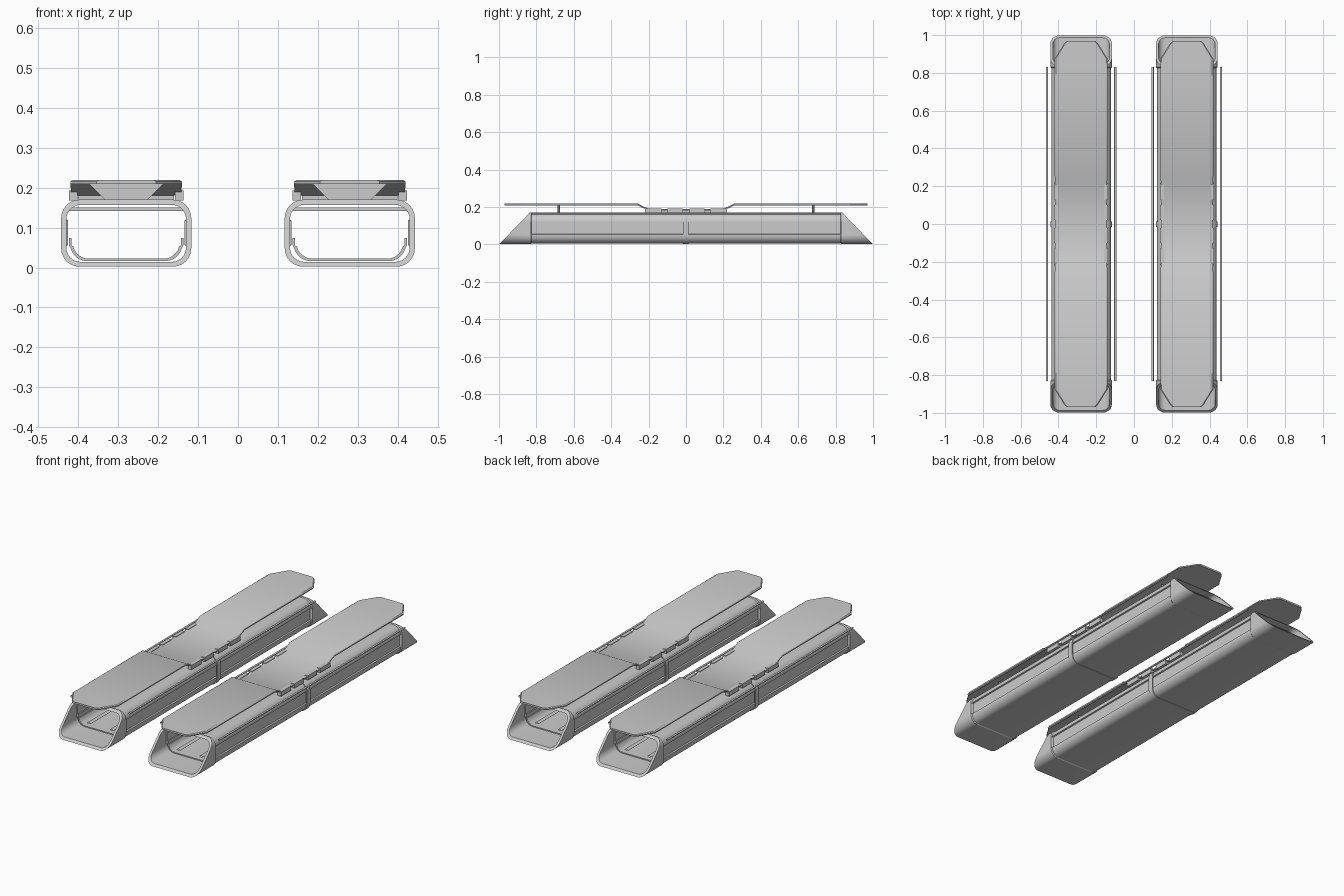
import bpy, bmesh, math

if "Cube" in bpy.data.objects:
    bpy.data.objects.remove(bpy.data.objects["Cube"])

PODS = (("left", -0.28), ("right", 0.28))


def make(name, verts, faces, smooth=True):
    """Build the same part once for each pod."""
    for side, cx in PODS:
        me = bpy.data.meshes.new(name)
        me.from_pydata([(x + cx, y, z) for x, y, z in verts], [], faces)
        bm = bmesh.new()
        bm.from_mesh(me)
        bmesh.ops.recalc_face_normals(bm, faces=bm.faces)
        bm.to_mesh(me)
        bm.free()
        ob = bpy.data.objects.new(f"{side}_{name}", me)
        bpy.context.collection.objects.link(ob)
        if smooth:
            bpy.context.view_layer.objects.active = ob
            bpy.ops.object.select_all(action='DESELECT')
            ob.select_set(True)
            bpy.ops.object.shade_smooth_by_angle(angle=math.radians(30))


def loft(name, rings, closed=True, loop=False, caps=False):
    n = len(rings[0])
    verts = [p for r in rings for p in r]
    faces = []
    for i in range(len(rings) if loop else len(rings) - 1):
        a, b = i * n, (i + 1) % len(rings) * n
        for j in range(n if closed else n - 1):
            k = (j + 1) % n
            faces.append((a + j, a + k, b + k, b + j))
    if caps:
        faces += [tuple(range(n)), tuple(range(len(verts) - n, len(verts)))]
    make(name, verts, faces)


def box(name, x0, x1, y0, y1, z0, z1):
    rings = [[(x0, y, z0), (x1, y, z0), (x1, y, z1), (x0, y, z1)] for y in (y0, y1)]
    loft(name, rings, caps=True)


def section(hw, z0, z1, r, groove=0.0, steps=6):
    """Rounded rectangle with an optional recessed panel in each side."""
    def corner(cx, cz, a0):
        return [(cx + r * math.cos(math.radians(a0 + 90 * i / steps)),
                 cz + r * math.sin(math.radians(a0 + 90 * i / steps)))
                for i in range(steps + 1)]
    side = [(hw, .053), (hw - groove, .056), (hw - groove, .118), (hw, .121)]
    return (corner(hw - r, z0 + r, -90) + side + corner(hw - r, z1 - r, 0)
            + corner(-hw + r, z1 - r, 90)
            + [(-x, z) for x, z in reversed(side)] + corner(-hw + r, z0 + r, 180))


def at(sec, y):
    return [(x, y, z) for x, z in sec]


def slant(sec, s):
    return [(x, s * (1.0 - 0.97 * z), z) for x, z in sec]


# Hollow hull: raked collars, recessed side panels, inner wall
outer = section(.163, .002, .170, .046)
panel = section(.158, .005, .166, .044, groove=.012)
inner = section(.150, .014, .157, .036)
loft("hull", [slant(outer, -1), at(outer, -.83), at(panel, -.825), at(panel, .825),
              at(outer, .83), slant(outer, 1), slant(inner, 1), slant(inner, -1)], loop=True)

# Band around the middle of the hull
band = section(.163, .002, .168, .046)
band_in = section(.157, .006, .164, .044)
loft("middle_band", [at(band_in, -.017), at(band, -.017), at(band, .013), at(band_in, .013)])

# Ceiling panel and curved channel lining the inside
box("ceiling_panel", -.145, .145, -.81, .81, .142, .150)
u = [(-.143, .074), (-.143, .055)]
u += [(-.098 - .042 * math.cos(a), .058 - .042 * math.sin(a))
      for a in [math.radians(15 * i) for i in range(1, 7)]]
u += [(-x, z) for x, z in reversed(u)]
u_in = [(x * .96, z + (.006 if z < .05 else 0)) for x, z in reversed(u)]
loft("inner_channel", [at(u + u_in, -.83), at(u + u_in, .83)], caps=True)


# Open tubes: guide rails outside and flat pipes inside
def tube(name, cx, cz, rx, rz, length, n=12):
    sec = [(cx + rx * math.cos(2 * math.pi * i / n), cz + rz * math.sin(2 * math.pi * i / n))
           for i in range(n)]
    loft(name, [at(sec, -length), at(sec, length)])


for s in (-1, 1):
    tube("side_rail", s * .181, .165, .006, .005, .83)
    tube("inner_pipe", s * .071, .042, .012, .0035, .83)

# Top plate, dropped in the middle, with tapered tips and bevelled rim
path = [(-.97, .075, .219), (-.955, .09, .219), (-.875, .14, .219), (-.26, .14, .219),
        (-.20, .137, .190), (.20, .137, .190), (.26, .14, .219), (.875, .14, .219),
        (.955, .09, .219), (.97, .075, .219)]
rings = []
for y, w, z in path:
    rings.append([(-w, y, z - .010), (w, y, z - .010), (w, y, z - .004), (w - .006, y, z),
                  (-w + .006, y, z), (-w, y, z - .004)])
loft("top_plate", rings, caps=True)

# Mount under the middle of the plate, and edge clips
box("plate_mount", -.12, .12, -.19, .19, .166, .181)
for s in (-1, 1):
    for y0, y1 in ((-.22, -.13), (-.10, -.02), (.02, .10), (.13, .22)):
        x0, x1 = sorted((s * .122, s * .143))
        box("edge_clip", x0, x1, y0, y1, .168, .193)

# Trapezoid struts holding up the plate ends
strut = [(-.05, .166), (.05, .166), (.095, .211), (-.095, .211)]
for s in (-1, 1):
    loft("plate_strut", [at(strut, s * .68 - .006), at(strut, s * .68 + .006)], caps=True)
